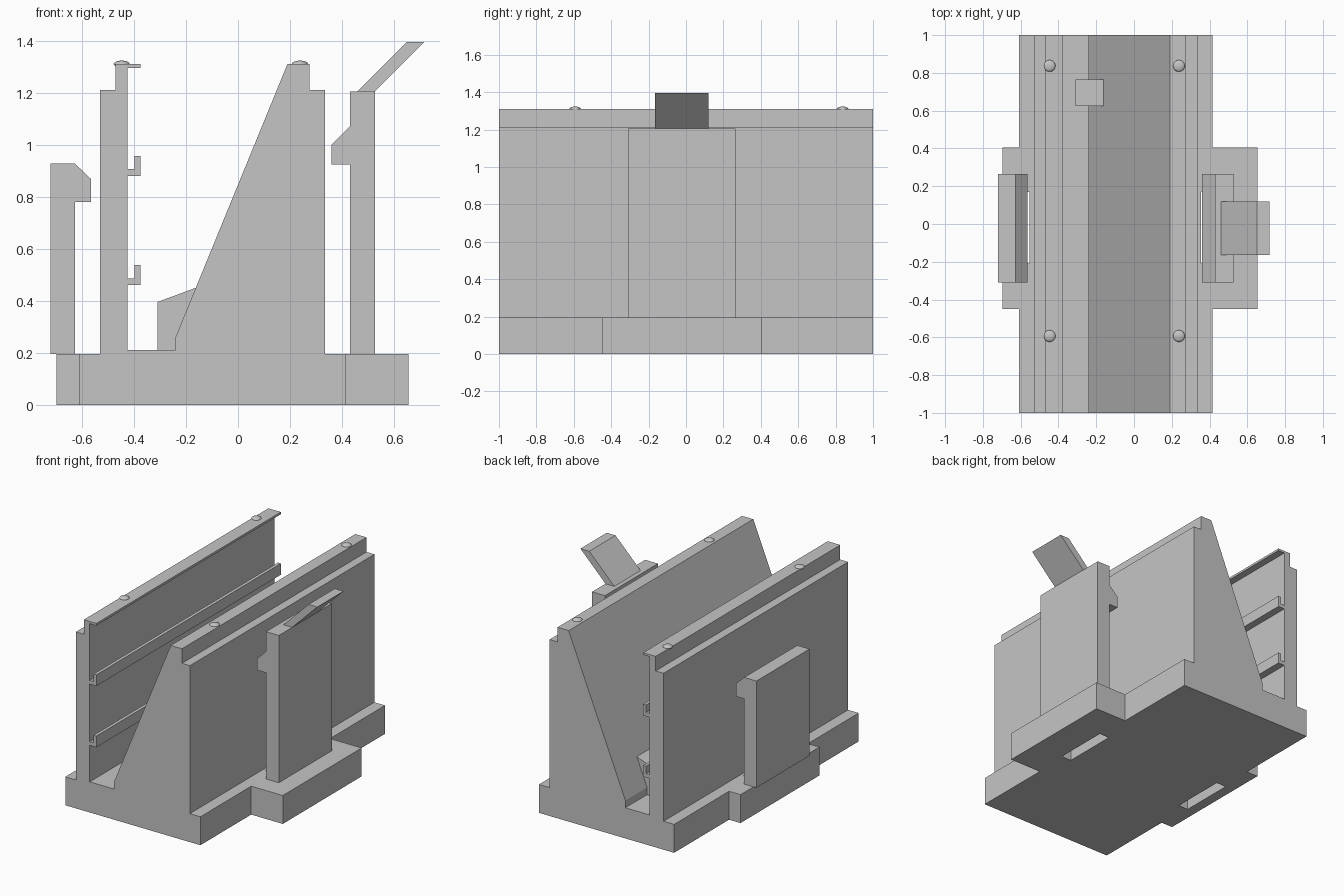
import bpy, bmesh
from mathutils import Vector

if "Cube" in bpy.data.objects:
    bpy.data.objects.remove(bpy.data.objects["Cube"])

grey = bpy.data.materials.new("plain_grey")
grey.diffuse_color = (0.56, 0.56, 0.56, 1)
grey.use_nodes = True
grey.node_tree.nodes["Principled BSDF"].inputs["Base Color"].default_value = grey.diffuse_color


def make_object(name, bm):
    bmesh.ops.recalc_face_normals(bm, faces=bm.faces)
    mesh = bpy.data.meshes.new(name)
    bm.to_mesh(mesh)
    bm.free()
    mesh.materials.append(grey)
    obj = bpy.data.objects.new(name, mesh)
    bpy.context.collection.objects.link(obj)
    return obj


def extrude(name, points, direction):
    """Extrude a closed loop of 3D points along a direction."""
    bm = bmesh.new()
    face = bm.faces.new([bm.verts.new(p) for p in points])
    top = bmesh.ops.extrude_face_region(bm, geom=[face], use_keep_orig=True)
    verts = [v for v in top["geom"] if isinstance(v, bmesh.types.BMVert)]
    bmesh.ops.translate(bm, verts=verts, vec=Vector(direction))
    return make_object(name, bm)


def along_y(name, profile, y0=-1.0, y1=1.0):
    return extrude(name, [(x, y0, z) for x, z in profile], (0, y1 - y0, 0))


def along_z(name, outline, z0, z1):
    return extrude(name, [(x, y, z0) for x, y in outline], (0, 0, z1 - z0))


BASE_TOP = 0.195

# Base plate with a wing on each side
base = along_z("base", [
    (-0.61, -1), (0.415, -1), (0.415, -0.45), (0.655, -0.45),
    (0.655, 0.405), (0.415, 0.405), (0.415, 1), (-0.61, 1),
    (-0.61, 0.405), (-0.697, 0.405), (-0.697, -0.45), (-0.61, -0.45)],
    0, BASE_TOP)

# Through slots beneath the clip hooks
for x0, x1 in ((-0.627, -0.553), (0.355, 0.43)):
    cutter = along_z("slot_cutter", [(x0, -0.21), (x1, -0.21), (x1, 0.17), (x0, 0.17)], -0.1, 0.4)
    cutter.hide_render = True
    mod = base.modifiers.new("slot", 'BOOLEAN')
    mod.operation = 'DIFFERENCE'
    mod.solver = 'EXACT'
    mod.object = cutter
    bpy.context.view_layer.objects.active = base
    bpy.ops.object.modifier_apply(modifier=mod.name)
    bpy.data.objects.remove(cutter)

# Rail wall, trough floor and sloped wall in one section
along_y("walls", [
    (-0.53, BASE_TOP), (-0.53, 1.21), (-0.47, 1.21), (-0.47, 1.31),
    (-0.375, 1.31), (-0.375, 1.295), (-0.425, 1.295), (-0.425, 0.21),
    (-0.24, 0.21), (-0.24, 0.26), (0.19, 1.31), (0.275, 1.31),
    (0.275, 1.21), (0.335, 1.21), (0.335, BASE_TOP)])

# Hooked rails on the inner face of the rail wall
for z in (0.46, 0.88):
    along_y("hooked_rail", [
        (-0.425, z), (-0.375, z), (-0.375, z + 0.077), (-0.397, z + 0.077),
        (-0.397, z + 0.026), (-0.425, z + 0.026)])

# Stop block at the foot of the slope
along_y("stop_block", [
    (-0.31, 0.21), (-0.31, 0.395), (-0.162, 0.45), (-0.24, 0.26), (-0.24, 0.21)],
    0.625, 0.765)

# Side clips with hooks
along_y("left_clip", [
    (-0.72, BASE_TOP), (-0.627, BASE_TOP), (-0.627, 0.78), (-0.565, 0.78),
    (-0.565, 0.868), (-0.627, 0.927), (-0.72, 0.927)], -0.31, 0.265)
along_y("right_clip", [
    (0.43, BASE_TOP), (0.527, BASE_TOP), (0.527, 1.205), (0.43, 1.205),
    (0.43, 1.07), (0.36, 1.0), (0.36, 0.923), (0.43, 0.923)], -0.31, 0.265)

# Slanted release lever on the right clip
along_y("release_lever", [
    (0.46, 1.205), (0.527, 1.205), (0.717, 1.395), (0.65, 1.395)], -0.165, 0.12)

# Shallow domed bumps on the wall tops
for x in (-0.447, 0.238):
    for y in (-0.593, 0.837):
        bm = bmesh.new()
        bmesh.ops.create_uvsphere(bm, u_segments=24, v_segments=12, radius=0.031)
        bmesh.ops.scale(bm, vec=(1, 1, 0.42), verts=bm.verts)
        bmesh.ops.translate(bm, vec=(x, y, 1.31), verts=bm.verts)
        for f in bm.faces:
            f.smooth = True
        make_object("bump", bm)
